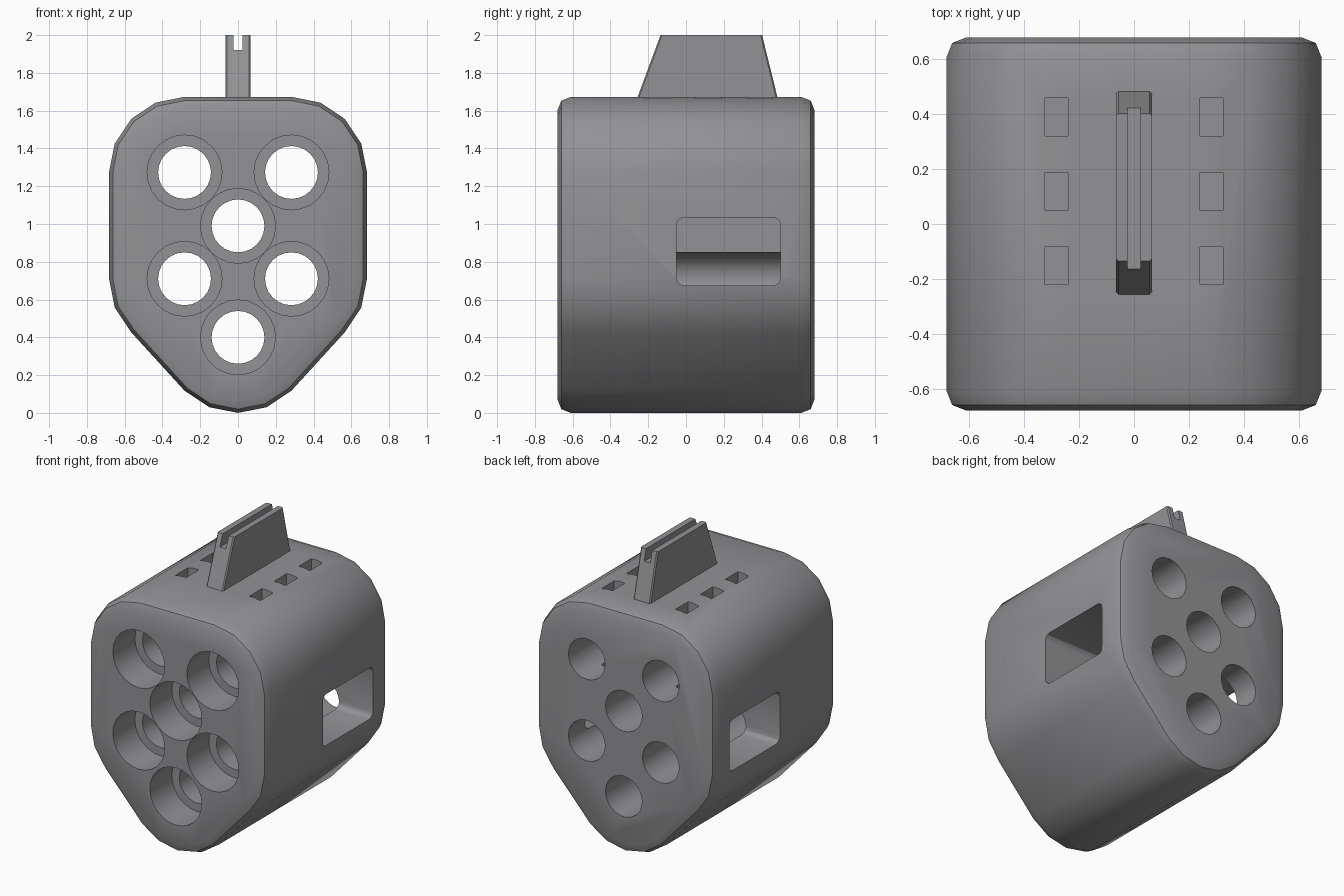
import bpy, bmesh, math

if "Cube" in bpy.data.objects:
    bpy.data.objects.remove(bpy.data.objects["Cube"])

grey = bpy.data.materials.new("mid grey")
grey.diffuse_color = (0.29, 0.29, 0.30, 1)
grey.use_nodes = True
grey.node_tree.nodes["Principled BSDF"].inputs["Base Color"].default_value = grey.diffuse_color


def loft(name, rings):
    """Closed solid from a list of equal-length point rings."""
    bm = bmesh.new()
    loops = [[bm.verts.new(p) for p in ring] for ring in rings]
    n = len(loops[0])
    for a, b in zip(loops, loops[1:]):
        for i in range(n):
            j = (i + 1) % n
            bm.faces.new((a[i], a[j], b[j], b[i]))
    bm.faces.new(loops[0][::-1])
    bm.faces.new(loops[-1])
    bmesh.ops.recalc_face_normals(bm, faces=bm.faces)
    me = bpy.data.meshes.new(name)
    bm.to_mesh(me)
    bm.free()
    me.materials.append(grey)
    ob = bpy.data.objects.new(name, me)
    bpy.context.collection.objects.link(ob)
    return ob


def box(name, x0, x1, y0, y1, z0, z1):
    return loft(name, [[(x0, y0, z), (x1, y0, z), (x1, y1, z), (x0, y1, z)] for z in (z0, z1)])


def cut(target, cutter):
    bpy.context.view_layer.objects.active = target
    mod = target.modifiers.new("cut", 'BOOLEAN')
    mod.operation = 'DIFFERENCE'
    mod.solver = 'EXACT'
    mod.object = cutter
    bpy.ops.object.modifier_apply(modifier=mod.name)
    bpy.data.objects.remove(cutter, do_unlink=True)


C = 0.283
HI, MID, LO, BOT = 1.273, 0.99, 0.71, 0.40


def outline(r, y):
    """Body section: outline wrapped round the tubes at radius r."""
    right = []
    for cx, cz, a0, steps in ((0, BOT, -90, 3), (C, LO, -45, 3), (C, HI, 0, 5)):
        for k in range(steps):
            a = math.radians(a0 + 22.5 * k)
            right.append((cx + r * math.cos(a), y, cz + r * math.sin(a)))
    right[0] = (0, y, BOT - r)
    return right + [(-x, yy, z) for x, yy, z in right[:0:-1]]


# Body with rounded front and back rims
sections = [(0.33, -0.68), (0.38, -0.66), (0.40, -0.61),
            (0.40, 0.61), (0.38, 0.66), (0.33, 0.68)]
body = loft("pod_body", [outline(r, y) for r, y in sections])

# Stepped tubes: wide at the front, narrow through to the back
N = 24
for cx, cz in ((-C, HI), (C, HI), (0, MID), (-C, LO), (C, LO), (0, BOT)):
    rings = [[(cx + r * math.cos(2 * math.pi * i / N), y, cz + r * math.sin(2 * math.pi * i / N))
              for i in range(N)]
             for r, y in ((0.198, -0.8), (0.198, -0.44), (0.14, -0.44), (0.14, 0.8))]
    cut(body, loft("tube_cutter", rings))

# Side windows with rounded corners, opening into the lower tubes
for s in (-1, 1):
    ring = []
    for y, z, a0 in ((0.46, 0.995, 0), (-0.01, 0.995, 90), (-0.01, 0.715, 180), (0.46, 0.715, 270)):
        for k in range(4):
            a = math.radians(a0 + 30 * k)
            ring.append((y + 0.04 * math.cos(a), z + 0.04 * math.sin(a)))
    cut(body, loft("window_cutter", [[(s * x, y, z) for y, z in ring] for x in (0.28, 0.8)]))

# Top vent slots
for s in (-1, 1):
    for y in (0.39, 0.119, -0.152):
        cut(body, box("slot_cutter", s * C - 0.042, s * C + 0.042, y - 0.069, y + 0.069, 1.08, 1.8))

bpy.ops.object.select_all(action='DESELECT')
body.select_set(True)
bpy.context.view_layer.objects.active = body
bpy.ops.object.shade_smooth_by_angle(angle=math.radians(30))

# Top fin with tapered ends and slightly trimmed corners
def fin_ring(y0, y1, z, w=0.065, c=0.008):
    return [(-w + c, y0, z), (w - c, y0, z), (w, y0 + c, z), (w, y1 - c, z),
            (w - c, y1, z), (-w + c, y1, z), (-w, y1 - c, z), (-w, y0 + c, z)]


fin = loft("top_fin", [fin_ring(-0.261, 0.487, 1.66), fin_ring(-0.135, 0.403, 2.0)])
cut(fin, box("groove_cutter", -0.023, 0.023, -0.6, 0.8, 1.92, 2.1))
